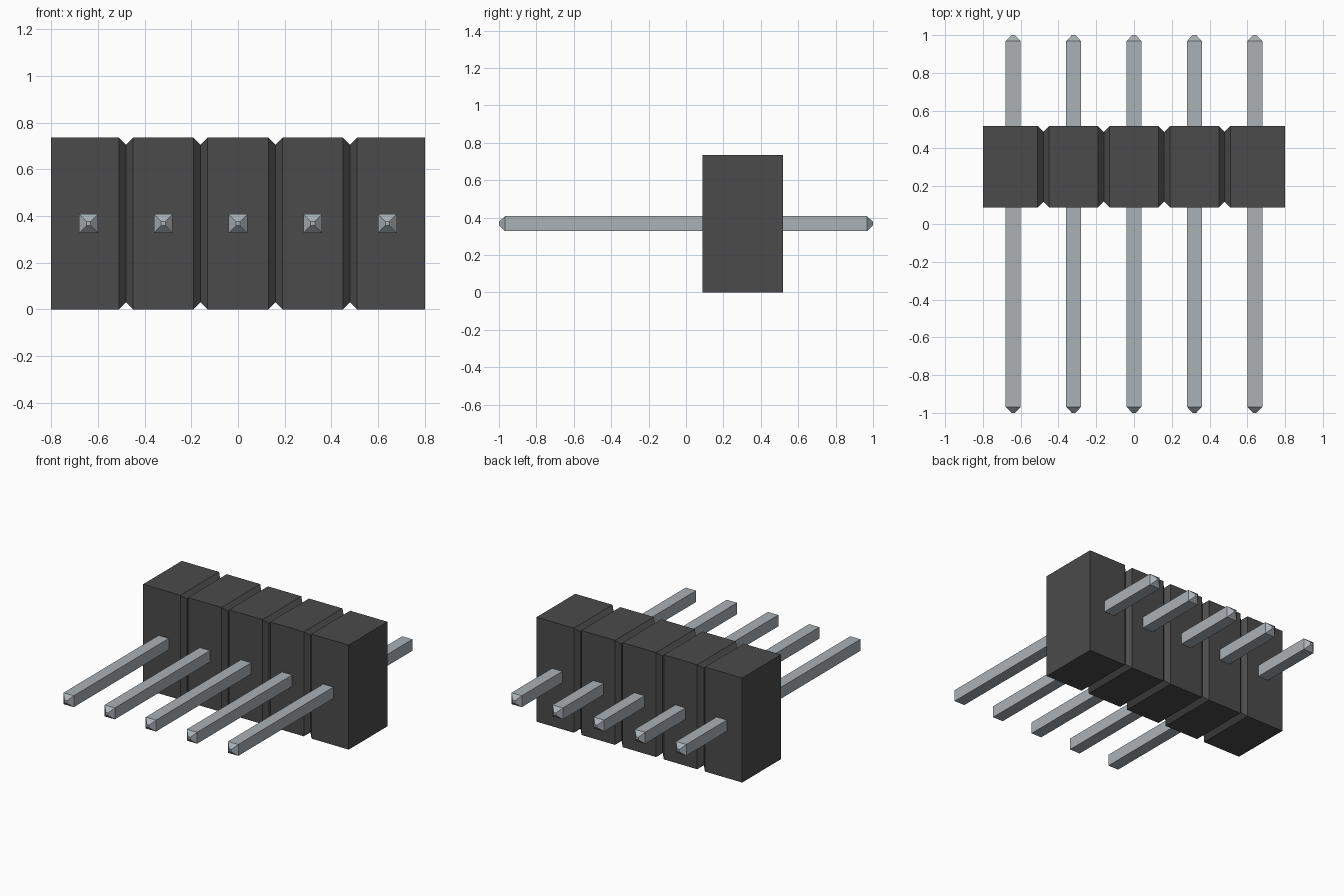
import bpy
import bmesh
from mathutils import Vector

cube = bpy.data.objects.get("Cube")
if cube:
    bpy.data.objects.remove(cube, do_unlink=True)


def make_material(name, rgb):
    mat = bpy.data.materials.new(name)
    mat.use_nodes = True
    mat.diffuse_color = (*rgb, 1)
    bsdf = next(n for n in mat.node_tree.nodes if n.type == 'BSDF_PRINCIPLED')
    bsdf.inputs["Base Color"].default_value = (*rgb, 1)
    return mat


def loft(name, axis, stations, material):
    """Closed flat-shaded solid through rectangles (position, half_u, half_v) along an axis."""
    u = Vector((0, 1, 0)) if axis == 'X' else Vector((1, 0, 0))
    v = Vector((0, 0, 1))
    along = Vector((1, 0, 0)) if axis == 'X' else Vector((0, 1, 0))
    bm = bmesh.new()
    rings = [[bm.verts.new(along * p + u * a * hu + v * b * hv)
              for a, b in ((-1, -1), (1, -1), (1, 1), (-1, 1))]
             for p, hu, hv in stations]
    for r, s in zip(rings, rings[1:]):
        for i in range(4):
            j = (i + 1) % 4
            bm.faces.new((r[i], r[j], s[j], s[i]))
    bm.faces.new(rings[0])
    bm.faces.new(rings[-1])
    bmesh.ops.recalc_face_normals(bm, faces=bm.faces)
    mesh = bpy.data.meshes.new(name)
    bm.to_mesh(mesh)
    bm.free()
    mesh.materials.append(material)
    obj = bpy.data.objects.new(name, mesh)
    bpy.context.collection.objects.link(obj)
    return obj


black = make_material("black plastic", (0.07, 0.07, 0.07))
metal = make_material("pin metal", (0.40, 0.44, 0.47))

PITCH, COUNT = 0.32, 5
HALF_Y, HALF_Z = 0.215, 0.3675
GROOVE = 0.03
half_len = PITCH * COUNT / 2

# Housing with V grooves running all around between neighbouring pins
stations = [(-half_len, HALF_Y, HALF_Z)]
for i in range(1, COUNT):
    x = -half_len + i * PITCH
    stations += [(x - GROOVE, HALF_Y, HALF_Z),
                 (x, HALF_Y - GROOVE, HALF_Z - GROOVE),
                 (x + GROOVE, HALF_Y, HALF_Z)]
stations.append((half_len, HALF_Y, HALF_Z))
housing = loft("housing", 'X', stations, black)
housing.location = (0, 0.303, HALF_Z)

# Square pins with blunt pyramid tips at both ends
PIN, TIP, TAPER = 0.04, 0.009, 0.032
for i in range(COUNT):
    pin = loft(f"pin_{i + 1}", 'Y',
               [(-1, TIP, TIP), (-1 + TAPER, PIN, PIN),
                (1 - TAPER, PIN, PIN), (1, TIP, TIP)], metal)
    pin.location = ((i - (COUNT - 1) / 2) * PITCH, 0, HALF_Z)
